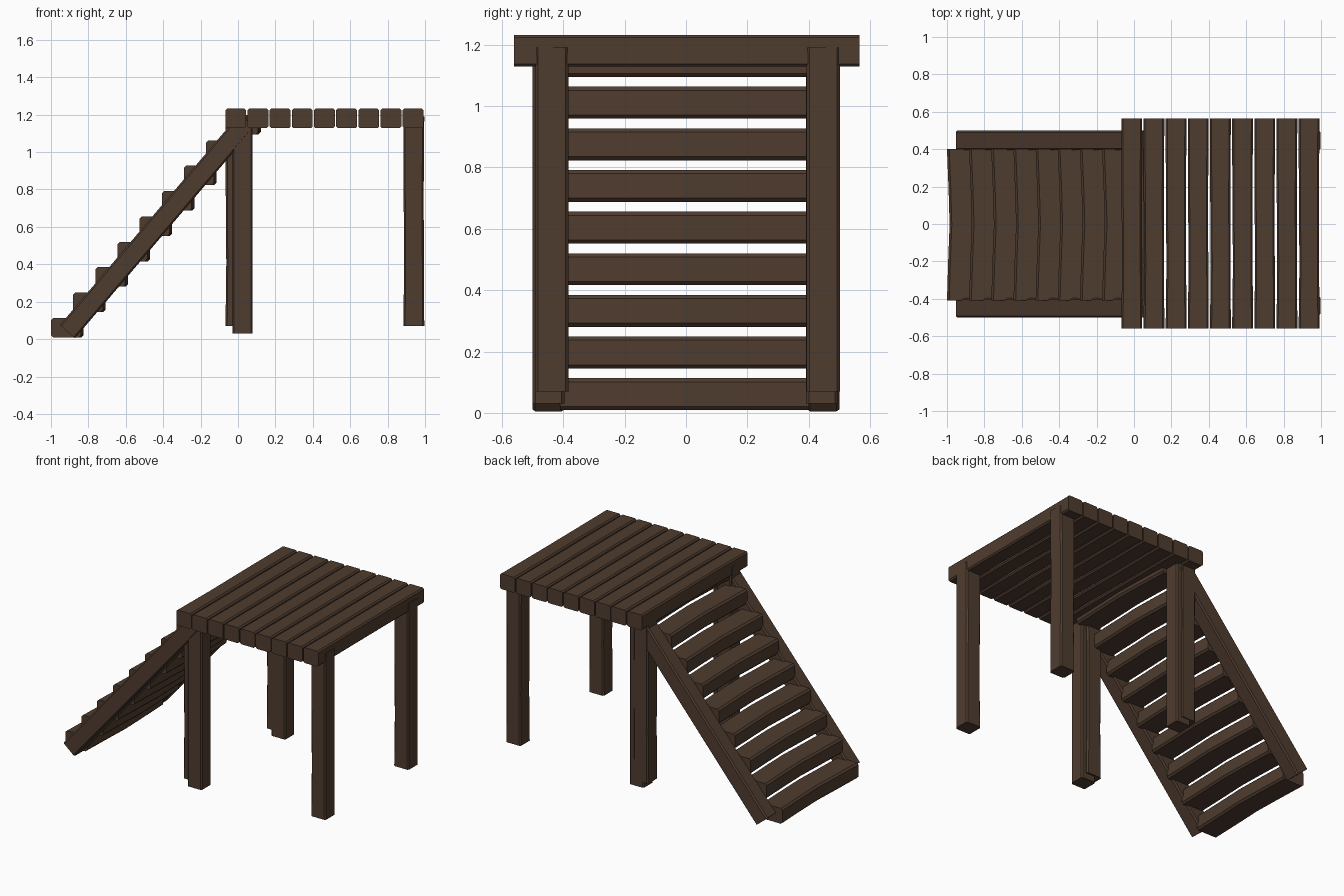
import bpy, bmesh
from mathutils import Vector

if "Cube" in bpy.data.objects:
    bpy.data.objects.remove(bpy.data.objects["Cube"])

wood = bpy.data.materials.new("dark_wood")
wood.diffuse_color = (0.078, 0.045, 0.029, 1)
wood.use_nodes = True
wood.node_tree.nodes["Principled BSDF"].inputs["Base Color"].default_value = wood.diffuse_color


def beam(name, a, b, u_dir, u, v, sections=((0, 0, 1), (1, 0, 1)), bevel=0.009):
    """Chamfered timber from a to b; sections are (fraction, sideways shift, width scale)."""
    a, b, u_dir = Vector(a), Vector(b), Vector(u_dir)
    axis = (b - a).normalized()
    v_dir = axis.cross(u_dir).normalized()
    hu, hv, c = u / 2, v / 2, bevel
    prof = [(hu, -hv + c), (hu, hv - c), (hu - c, hv), (-hu + c, hv),
            (-hu, hv - c), (-hu, -hv + c), (-hu + c, -hv), (hu - c, -hv)]
    bm = bmesh.new()
    rings = []
    for t, shift, k in sections:
        o = a.lerp(b, t) + u_dir * shift
        rings.append([bm.verts.new(o + u_dir * p * k + v_dir * q) for p, q in prof])
    for r, s in zip(rings, rings[1:]):
        for i in range(8):
            j = (i + 1) % 8
            bm.faces.new((r[i], r[j], s[j], s[i]))
    bm.faces.new(rings[0])
    bm.faces.new(rings[-1])
    bmesh.ops.recalc_face_normals(bm, faces=bm.faces)
    me = bpy.data.meshes.new(name)
    bm.to_mesh(me)
    bm.free()
    me.materials.append(wood)
    ob = bpy.data.objects.new(name, me)
    bpy.context.collection.objects.link(ob)
    return ob


X, Y = (1, 0, 0), (0, 1, 0)
waist = ((0, 0, 1), (0.3, 0.001, 0.94), (0.65, -0.001, 0.96), (1, 0, 1))
warp = ((0, 0, 1), (0.28, 0.007, 1), (0.5, 0.014, 1), (0.72, 0.009, 1), (1, 0, 1))

# Deck planks
for i in range(9):
    x = -0.012 + i * 0.1185
    beam(f"deck_plank_{i + 1}", (x, -0.56, 1.18), (x, 0.565, 1.18), X, 0.112, 0.104, waist)

# Outer legs, and doubled posts beside the stairs
for side, y in (("front", -0.437), ("back", 0.447)):
    beam(f"outer_leg_{side}", (0.94, y, 0.07), (0.94, y, 1.19), X, 0.112, 0.108, waist)
    beam(f"stair_leg_{side}", (-0.011, y, 0.07), (-0.011, y, 1.19), X, 0.112, 0.108, waist)
for side, y in (("front", -0.448), ("back", 0.443)):
    beam(f"stair_post_{side}", (0.024, y, 0.03), (0.024, y, 1.17), X, 0.108, 0.104)

# Sloping stair stringers
for side, y in (("front", -0.448), ("back", 0.447)):
    beam(f"stringer_{side}", (-0.912, y, 0.04), (0.02, y, 1.135), Y, 0.105, 0.107)

# Stair treads
for i in range(9):
    x, z = -0.92 + i * 0.1185, 0.061 + i * 0.1357
    beam(f"tread_{i + 1}", (x, -0.41, z), (x, 0.40, z), X, 0.16, 0.104, warp, 0.012)
